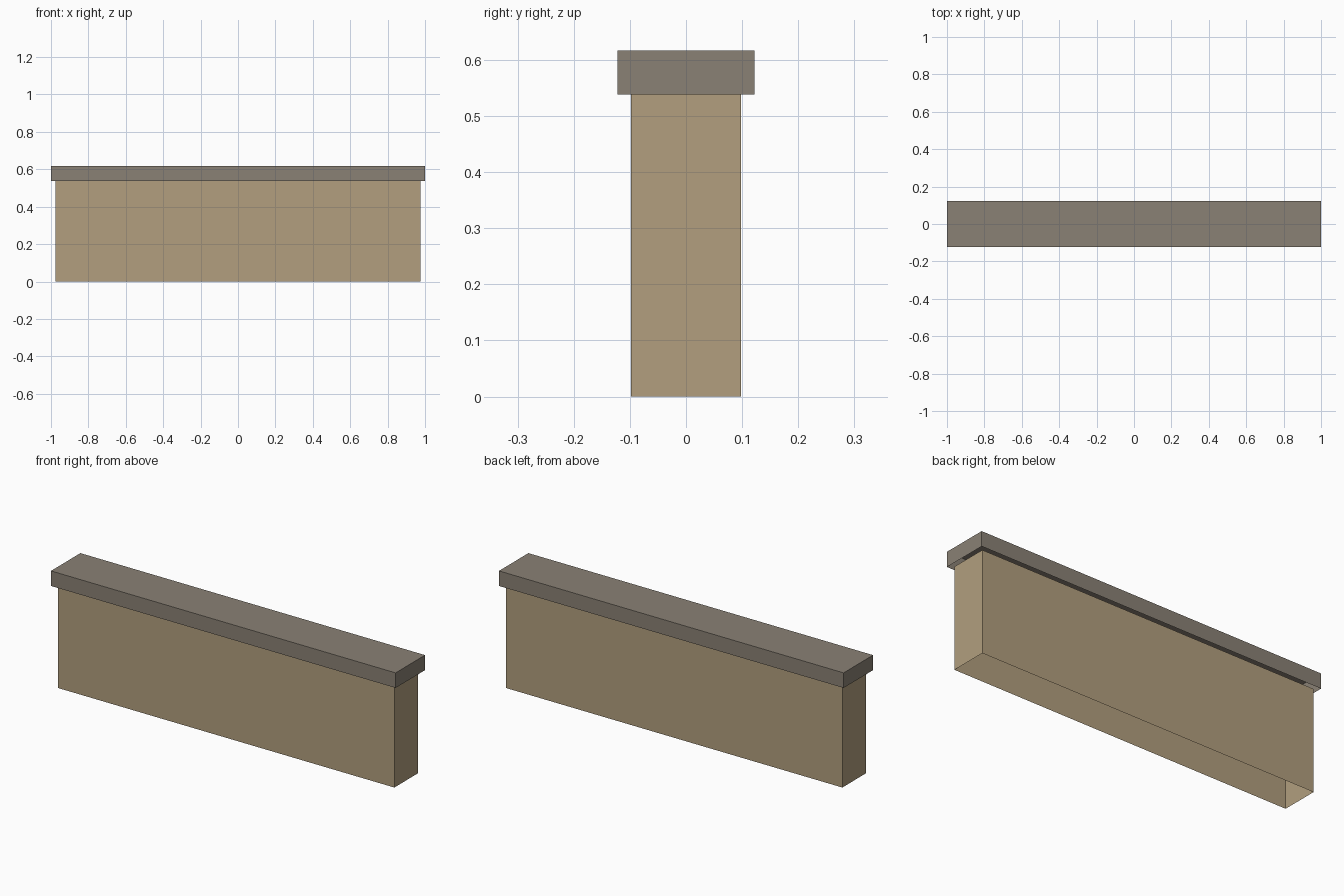
import bpy, bmesh

if "Cube" in bpy.data.objects:
    bpy.data.objects.remove(bpy.data.objects["Cube"])


def material(name, rgb):
    m = bpy.data.materials.new(name)
    m.diffuse_color = (*rgb, 1.0)
    m.use_nodes = True
    m.node_tree.nodes["Principled BSDF"].inputs["Base Color"].default_value = m.diffuse_color
    return m


def open_box(name, hx, hy, z0, z1, mat, with_top):
    """Flat-faced box shell without a bottom, optionally without a top."""
    bm = bmesh.new()
    bmesh.ops.create_cube(bm, size=2.0)
    for v in bm.verts:
        v.co = (v.co.x * hx, v.co.y * hy, z1 if v.co.z > 0 else z0)
    bm.normal_update()
    hidden = [f for f in bm.faces
              if f.normal.z < -0.5 or (f.normal.z > 0.5 and not with_top)]
    bmesh.ops.delete(bm, geom=hidden, context='FACES')
    mesh = bpy.data.meshes.new(name)
    bm.to_mesh(mesh)
    bm.free()
    mesh.materials.append(mat)
    obj = bpy.data.objects.new(name, mesh)
    bpy.context.collection.objects.link(obj)
    return obj


tan = material("tan_plaster", (0.445, 0.347, 0.209))
grey = material("warm_grey_stone", (0.254, 0.220, 0.178))

# Wall body, open below and hidden under the cap above
open_box("wall_body", 0.976, 0.098, 0.0, 0.538, tan, False)
# Overhanging coping, hollow underneath
open_box("wall_cap", 1.0, 0.122, 0.538, 0.617, grey, True)
